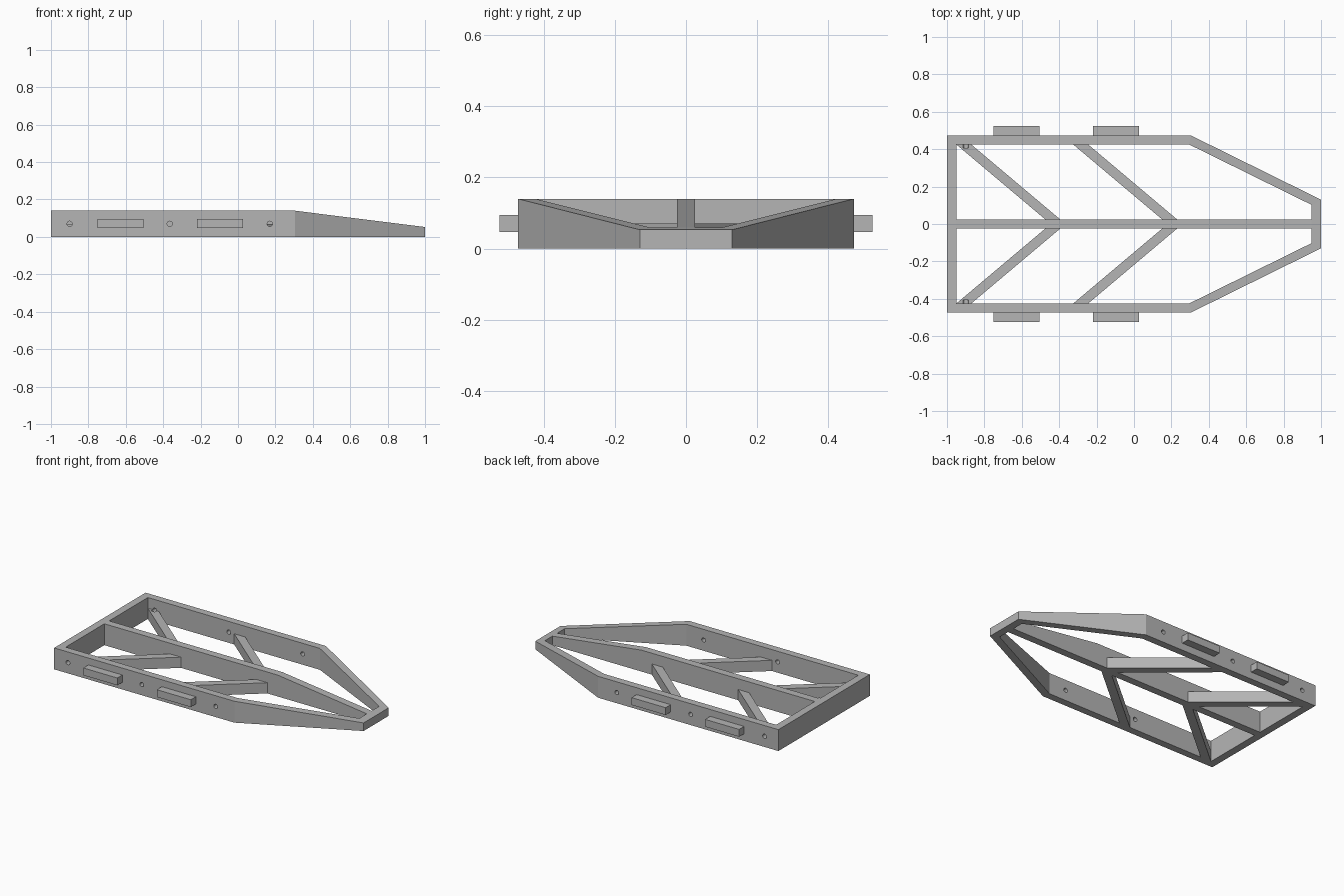
import bpy
import bmesh
from math import pi

cube = bpy.data.objects.get("Cube")
if cube:
    bpy.data.objects.remove(cube, do_unlink=True)

TOP, NOSE, BEND = 0.14, 0.053, 0.305
MID = TOP / 2
INNER_Y, OUTER_Y = 0.425, 0.473

grey = bpy.data.materials.new("plain grey")
grey.use_nodes = True
colour = (0.46, 0.46, 0.46, 1)
grey.diffuse_color = colour
grey.node_tree.nodes["Principled BSDF"].inputs["Base Color"].default_value = colour


def deck(x):
    """Top height: level at the rear, falling to the nose."""
    return TOP - (TOP - NOSE) * max(0, x - BEND) / (1 - BEND)


def finish(bm, name):
    bmesh.ops.recalc_face_normals(bm, faces=bm.faces)
    mesh = bpy.data.meshes.new(name)
    bm.to_mesh(mesh)
    bm.free()
    mesh.materials.append(grey)
    obj = bpy.data.objects.new(name, mesh)
    bpy.context.collection.objects.link(obj)
    return obj


def prism(name, plan, low, high):
    """Extrude a plan outline from low up to high(x)."""
    bm = bmesh.new()
    bottom = [bm.verts.new((x, y, low)) for x, y in plan]
    top = [bm.verts.new((x, y, high(x))) for x, y in plan]
    n = len(plan)
    bm.faces.new(bottom)
    bm.faces.new(top)
    for i in range(n):
        j = (i + 1) % n
        bm.faces.new((bottom[i], bottom[j], top[j], top[i]))
    return finish(bm, name)


def mirrored(half):
    return half + [(x, -y) for x, y in reversed(half)]


def ring(name, outer, inner):
    """Closed frame between two matching plan outlines."""
    bm = bmesh.new()
    loops = []
    for plan, flat in ((outer, True), (outer, False), (inner, False), (inner, True)):
        loops.append([bm.verts.new((x, y, 0 if flat else deck(x))) for x, y in plan])
    n = len(outer)
    for k in range(4):
        a, b = loops[k], loops[(k + 1) % 4]
        for i in range(n):
            j = (i + 1) % n
            bm.faces.new((a[i], a[j], b[j], b[i]))
    return finish(bm, name)


def drill(obj, cutter):
    mod = obj.modifiers.new("drill", "BOOLEAN")
    mod.operation = "DIFFERENCE"
    mod.solver = "EXACT"
    mod.object = cutter
    bpy.context.view_layer.objects.active = obj
    bpy.ops.object.modifier_apply(modifier=mod.name)


# Outer frame with tapered nose
frame = ring("outer_frame",
             mirrored([(-1, OUTER_Y), (BEND, OUTER_Y), (1, 0.13)]),
             mirrored([(-0.95, INNER_Y), (0.295, INNER_Y), (0.95, 0.102)]))

# Central spine
prism("centre_spine", mirrored([(-0.95, 0.025), (BEND, 0.025), (0.95, 0.025)]), 0, deck)

# Half-height diagonal braces and side blocks
rear_braces = []
for side, label in ((1, "left"), (-1, "right")):
    for start, place in ((-0.95, "rear"), (-0.325, "front")):
        plan = [(start, side * INNER_Y), (start + 0.08, side * INNER_Y),
                (start + 0.555, side * 0.025), (start + 0.475, side * 0.025)]
        brace = prism(f"{place}_{label}_brace", plan, 0, lambda x: MID)
        if place == "rear":
            rear_braces.append(brace)
    for start, place in ((-0.752, "rear"), (-0.22, "front")):
        plan = [(start, side * OUTER_Y), (start + 0.246, side * OUTER_Y),
                (start + 0.246, side * 0.525), (start, side * 0.525)]
        prism(f"{place}_{label}_block", plan, 0.047, lambda x: 0.095)

# Bolt holes through the side rails, nicking the rear braces
for side in (1, -1):
    for x in (-0.9, -0.365, 0.17):
        bpy.ops.mesh.primitive_cylinder_add(vertices=24, radius=0.014, depth=0.1,
                                            location=(x, side * 0.455, MID),
                                            rotation=(pi / 2, 0, 0))
        cutter = bpy.context.object
        cutter.name = "hole_cutter"
        cutter.hide_render = True
        drill(frame, cutter)
        if x == -0.9:
            drill(rear_braces[0 if side == 1 else 1], cutter)
        bpy.data.objects.remove(cutter, do_unlink=True)
